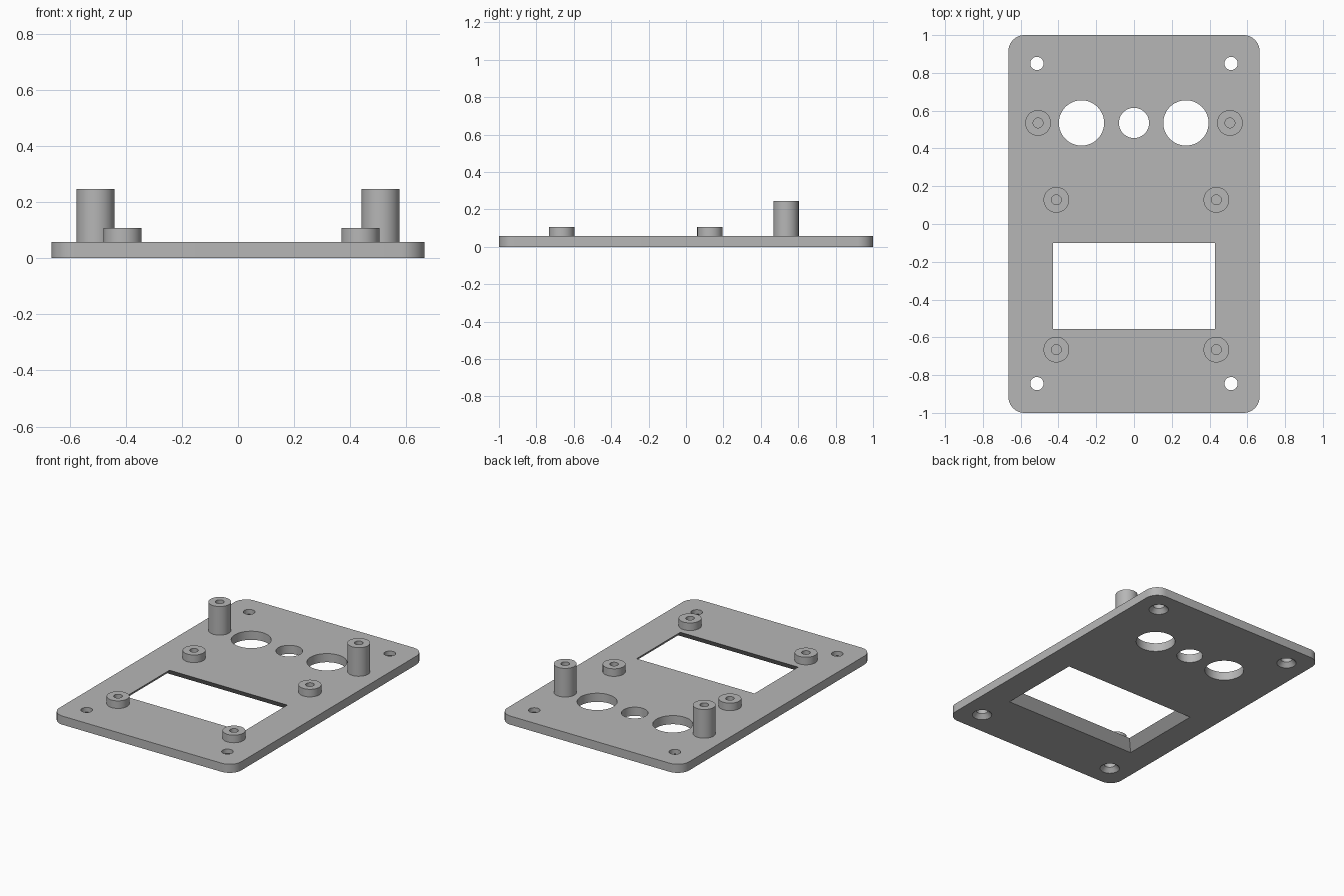
import bpy, bmesh
from math import cos, sin, pi, radians

cube = bpy.data.objects.get("Cube")
if cube:
    bpy.data.objects.remove(cube, do_unlink=True)

THICK = 0.057
ROW_Y = 0.535

grey = bpy.data.materials.new("plain_grey")
grey.use_nodes = True
grey.diffuse_color = (0.47, 0.47, 0.47, 1)
grey.node_tree.nodes["Principled BSDF"].inputs["Base Color"].default_value = grey.diffuse_color


def circle(r, z, n=48):
    return [(r * cos(2 * pi * i / n), r * sin(2 * pi * i / n), z) for i in range(n)]


def rectangle(hx, hy, z):
    return [(-hx, -hy, z), (hx, -hy, z), (hx, hy, z), (-hx, hy, z)]


def rounded_rectangle(hx, hy, r, z, n=10):
    points = []
    for q, (sx, sy) in enumerate([(1, 1), (-1, 1), (-1, -1), (1, -1)]):
        for i in range(n + 1):
            a = (q + i / n) * pi / 2
            points.append((sx * (hx - r) + r * cos(a), sy * (hy - r) + r * sin(a), z))
    return points


def loft(name, rings, x=0, y=0):
    """Skin a stack of equal-sized rings and cap both ends."""
    bm = bmesh.new()
    rows = [[bm.verts.new(p) for p in ring] for ring in rings]
    n = len(rows[0])
    for low, high in zip(rows, rows[1:]):
        for i in range(n):
            j = (i + 1) % n
            bm.faces.new((low[i], low[j], high[j], high[i]))
    bm.faces.new(rows[0][::-1])
    bm.faces.new(rows[-1])
    bmesh.ops.recalc_face_normals(bm, faces=bm.faces)
    mesh = bpy.data.meshes.new(name)
    bm.to_mesh(mesh)
    bm.free()
    mesh.materials.append(grey)
    obj = bpy.data.objects.new(name, mesh)
    obj.location = (x, y, 0)
    bpy.context.collection.objects.link(obj)
    return obj


def select(obj):
    bpy.ops.object.select_all(action='DESELECT')
    obj.select_set(True)
    bpy.context.view_layer.objects.active = obj


def smooth(obj):
    select(obj)
    bpy.ops.object.shade_smooth_by_angle(angle=radians(30))


def cut(target, cutter):
    cutter.hide_render = True
    mod = target.modifiers.new("cut", 'BOOLEAN')
    mod.operation = 'DIFFERENCE'
    mod.solver = 'EXACT'
    mod.object = cutter
    select(target)
    bpy.ops.object.modifier_apply(modifier=mod.name)
    bpy.data.objects.remove(cutter, do_unlink=True)


# Face plate with rounded corners
plate = loft("face_plate", [rounded_rectangle(0.665, 1, 0.085, z) for z in (0, THICK)])

# Display window, flared at 45 degrees towards the underside
window = [rectangle(0.43 + THICK - z, 0.228 + THICK - z, z) for z in (-0.02, THICK + 0.02)]
cut(plate, loft("window_cutter", window, 0, -0.328))

# Row of three round openings
for x, r in ((-0.278, 0.12), (0, 0.08), (0.275, 0.12)):
    cut(plate, loft("opening_cutter", [circle(r, z) for z in (-0.02, 0.1)], x, ROW_Y))

# Corner screw holes, countersunk from below
for x in (-0.514, 0.514):
    for y in (-0.845, 0.85):
        rings = [circle(0.06, -0.02), circle(0.06, 0), circle(0.035, 0.028), circle(0.035, 0.1)]
        cut(plate, loft("screw_hole_cutter", rings, x, y))
smooth(plate)


# Hollow mounting posts
def post(name, x, y, top):
    rings = [circle(0.068, THICK - 0.02), circle(0.068, top),
             circle(0.026, top), circle(0.026, THICK)]
    smooth(loft(name, rings, x, y))


for side, x, short_x in (("right", -0.508, -0.411), ("left", 0.508, 0.436)):
    post("tall_post_" + side, x, ROW_Y, 0.246)
    post("short_standoff_back_" + side, short_x, 0.128, 0.107)
    post("short_standoff_front_" + side, short_x, -0.665, 0.107)
